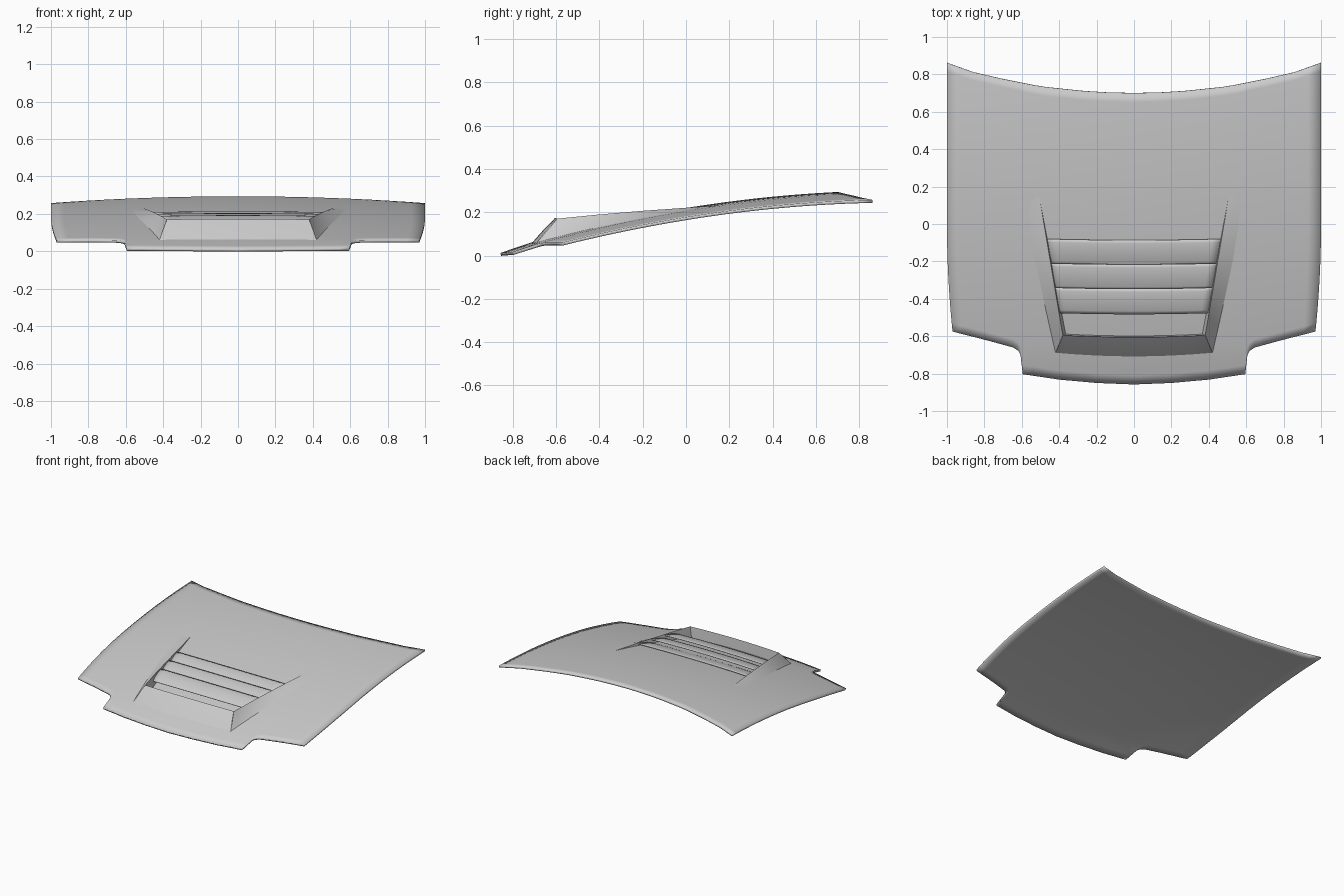
import bpy, bmesh

if "Cube" in bpy.data.objects:
    bpy.data.objects.remove(bpy.data.objects["Cube"])

def interp(pts, v):
    if v <= pts[0][0]:
        return pts[0][1]
    for (a, fa), (b, fb) in zip(pts, pts[1:]):
        if v <= b:
            return fa + (fb - fa) * (v - a) / (b - a)
    return pts[-1][1]

def base_z(x, y):
    """Crowned height of the hood skin."""
    return 0.22 + 0.163 * y - 0.082 * y * y - 0.042 * x * x - 0.05 * max(0, -0.7 - y)

FRONT = [(0, -.858), (.2, -.85), (.4, -.832), (.595, -.803), (.607, -.70),
         (.62, -.678), (.65, -.66), (.8, -.622), (1, -.575)]
BACK = [(0, .70), (.14, .703), (.27, .711), (.5, .735), (.7, .775), (.86, .812), (1, .862)]
CREST_Z = [(-.6, .17), (-.4, .19), (-.2, .207), (0, .221), (.14, .231)]

def crest_x(y):
    return .38 + (y + .6) * .12 / .71

def sheet(name, rows, thick=0, angle=30):
    """Skin a grid of points; optional thickness below it."""
    bm = bmesh.new()
    vs = [[bm.verts.new(p) for p in r] for r in rows]
    for r0, r1 in zip(vs, vs[1:]):
        for i in range(len(r0) - 1):
            bm.faces.new((r0[i], r0[i + 1], r1[i + 1], r1[i]))
    me = bpy.data.meshes.new(name)
    bm.to_mesh(me)
    bm.free()
    ob = bpy.data.objects.new(name, me)
    bpy.context.collection.objects.link(ob)
    if thick:
        m = ob.modifiers.new("thickness", 'SOLIDIFY')
        m.thickness = thick
        m.offset = -1
    bpy.ops.object.select_all(action='DESELECT')
    ob.select_set(True)
    bpy.context.view_layer.objects.active = ob
    bpy.ops.object.shade_smooth_by_angle(angle=angle * 3.14159 / 180)
    return ob

# Main hood panel, with notched front corners and a concave rear edge
half = [.07, .14, .2, .27, .34, .4, .47, .54, .595, .607, .62, .635, .65,
        .7, .75, .8, .86, .93, 1]
cols = [-u for u in reversed(half)] + [0] + half
N = 32
rows = []
for j in range(N + 1):
    row = []
    for u in cols:
        a = abs(u)
        y = interp(FRONT, a) + (interp(BACK, a) - interp(FRONT, a)) * j / N
        taper = .03 * (min(0, y) / .575) ** 2 * max(0, a - .6) / .4
        x = u * (1 - taper)
        row.append((x, y, base_z(x, y)))
    rows.append(row)
sheet("hood_panel", rows, .014)

# Scoop front: sloped outer face, lip, and inner face behind it
S = [i / 10 - 1 for i in range(21)]
foot, top, inner = [], [], []
for s in S:
    q = s * s
    x, y = .42 * s, -.71 + .02 * q
    foot.append((x, y, base_z(x, y) - .002))
    top.append((.38 * s, -.605 + .01 * q, .17 + .004 * (1 - q)))
    x, y = .37 * s, -.598 + .01 * q
    inner.append((x, y, base_z(x, y) - .004))
mid = [tuple(f + (t - f) * .5 + d for f, t, d in zip(a, b, (0, 0, .003)))
       for a, b in zip(foot, top)]
sheet("scoop_front", [foot, mid, top, inner])

# Side cheeks, tapering back into the panel
FOOT_X = [(-.69, .42), (-.45, .475), (-.2, .53), (.2, .60)]
for side, name in ((-1, "left_cheek"), (1, "right_cheek")):
    rows = []
    for i in range(17):
        t = i / 16
        yc, yf = -.595 + .735 * t, -.69 + .89 * t
        xc, xf = crest_x(yc), interp(FOOT_X, yf)
        zf, zc = base_z(xf, yf) - .001, max(interp(CREST_Z, yc), base_z(xc, yc))
        xi = xc - .018 * (1 - t)
        row = [(xi, yc, base_z(xi, yc) - .004), (xc, yc, zc),
               ((xc + xf) / 2, (yc + yf) / 2, (zc + zf) / 2 - .001), (xf, yf, zf)]
        row = [(side * x, y, z) for x, y, z in row]
        rows.append(row if side > 0 else row[::-1])
    sheet(name, rows)

# Curved louvre blades, overlapping from rear to front
for k, y_rear in enumerate((-.08, -.21, -.34)):
    rows = []
    for j in range(9):
        t = 1 - j / 8
        y = y_rear - .137 * t
        w = crest_x(y) - .004
        z = interp(CREST_Z, y_rear) - .006 - .037 * t ** 1.8
        rows.append([(w * s, y - .006 * (1 - s * s), z + .004 * (1 - s * s)) for s in S])
    sheet("louvre_blade_%d" % (k + 1), rows, .004)
